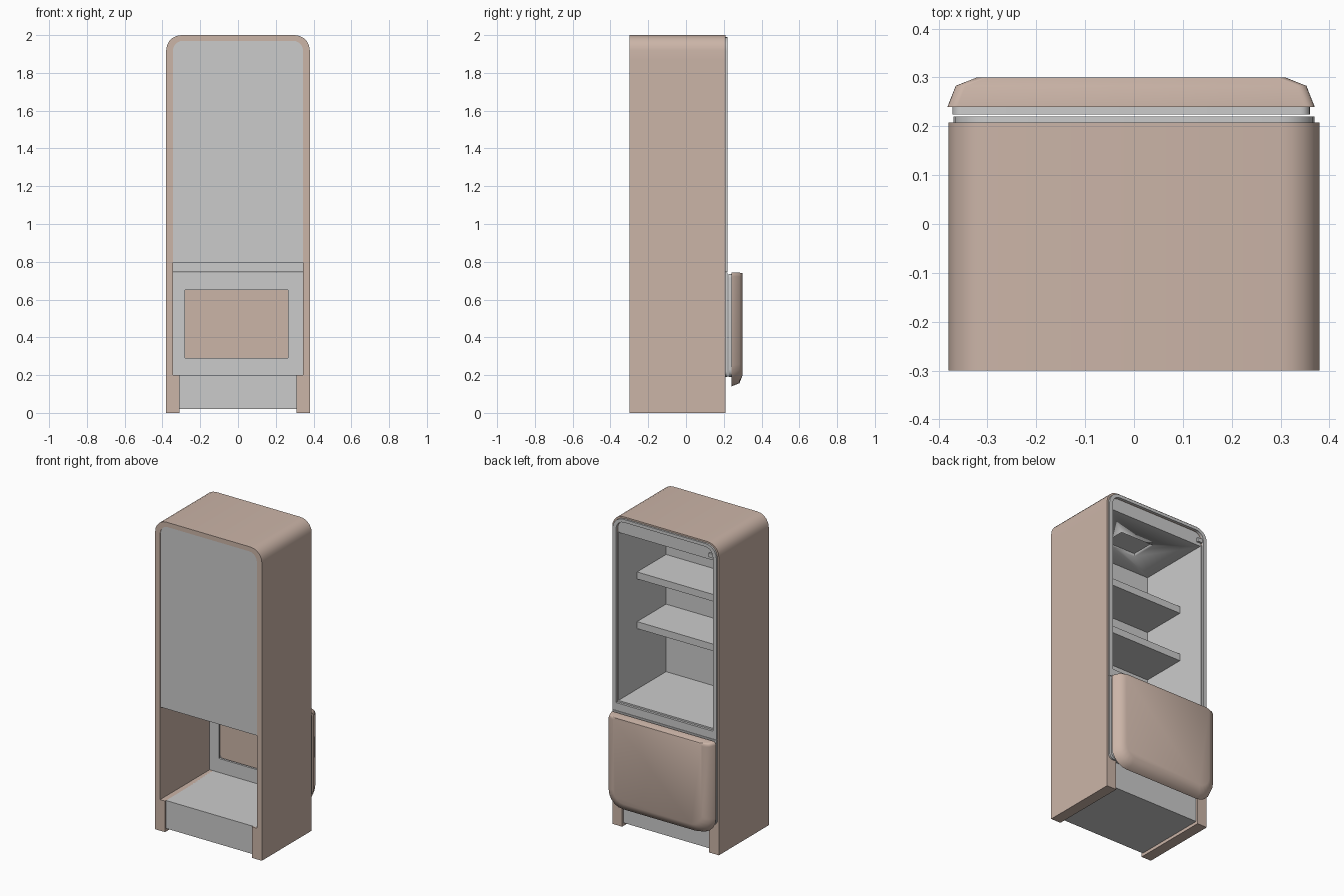
import bpy, bmesh, math

if "Cube" in bpy.data.objects:
    bpy.data.objects.remove(bpy.data.objects["Cube"])

tan = bpy.data.materials.new("warm_tan")
tan.diffuse_color = (0.60, 0.46, 0.39, 1)
tan.use_nodes = True
tan.node_tree.nodes["Principled BSDF"].inputs["Base Color"].default_value = tan.diffuse_color


def arc(cx, cz, r, a0, a1, n=5):
    """Points on a circle in the xz plane, angles in degrees."""
    pts = []
    for i in range(n + 1):
        a = math.radians(a0 + (a1 - a0) * i / n)
        pts.append((cx + r * math.cos(a), cz + r * math.sin(a)))
    return pts


def rounded(x0, x1, z0, z1, rt=0.0, rb=0.0):
    """Rectangle outline with separate top and bottom corner radii."""
    pts = []
    for cx, cz, r, a in ((x1 - rt, z1 - rt, rt, 0), (x0 + rt, z1 - rt, rt, 90),
                         (x0 + rb, z0 + rb, rb, 180), (x1 - rb, z0 + rb, rb, 270)):
        pts += arc(cx, cz, r, a, a + 90) if r > 0 else [(cx, cz)]
    return pts


def finish(name, bm, mat=None, angle=30):
    bmesh.ops.recalc_face_normals(bm, faces=bm.faces)
    me = bpy.data.meshes.new(name)
    bm.to_mesh(me)
    bm.free()
    ob = bpy.data.objects.new(name, me)
    bpy.context.collection.objects.link(ob)
    if mat:
        me.materials.append(mat)
    bpy.ops.object.select_all(action='DESELECT')
    ob.select_set(True)
    bpy.context.view_layer.objects.active = ob
    bpy.ops.object.shade_smooth_by_angle(angle=math.radians(angle))
    return ob


def prism(name, outline, y0, y1, hole=None, mat=None):
    """Extrude an xz outline (with an optional hole) along y."""
    bm = bmesh.new()
    edges = []
    for loop in filter(None, (outline, hole)):
        vs = [bm.verts.new((x, y0, z)) for x, z in loop]
        edges += [bm.edges.new((vs[i - 1], vs[i])) for i in range(len(vs))]
    bmesh.ops.triangle_fill(bm, edges=edges, use_beauty=True, normal=(0, -1, 0))
    ext = bmesh.ops.extrude_face_region(bm, geom=bm.faces[:], use_keep_orig=True)
    moved = [g for g in ext["geom"] if isinstance(g, bmesh.types.BMVert)]
    bmesh.ops.translate(bm, verts=moved, vec=(0, y1 - y0, 0))
    return finish(name, bm, mat)


def box(name, x0, x1, y0, y1, z0, z1, mat=None):
    return prism(name, rounded(x0, x1, z0, z1), y0, y1, mat=mat)


# Outer shell: two side walls with thick feet, and the rounded cap
for side, s in (("left", -1), ("right", 1)):
    wall = [(0.38, 0), (0.38, 1.87), (0.345, 1.87), (0.345, 0.2), (0.31, 0.2), (0.31, 0)]
    prism(side + "_side_wall", [(s * x, z) for x, z in wall], -0.30, 0.208, mat=tan)
    # Inner liner of the upper compartment
    box(side + "_liner", *sorted((s * 0.338, s * 0.345)), -0.28, 0.205, 0.795, 1.89)

cap = [(0.38, 1.87)] + arc(0.30, 1.92, 0.08, 0, 90) + arc(-0.30, 1.92, 0.08, 90, 180)
cap += [(-0.38, 1.87), (-0.345, 1.87)]
cap += arc(-0.29, 1.915, 0.055, 180, 90) + arc(0.29, 1.915, 0.055, 90, 0) + [(0.345, 1.87)]
prism("top_cap", cap, -0.30, 0.208, mat=tan)

# Rear panel, compartment floor and shelves
prism("rear_panel", rounded(-0.345, 0.345, 0.795, 1.97, 0.055), -0.296, -0.28)
box("compartment_floor", -0.345, 0.345, -0.28, 0.205, 0.795, 0.805)
for i, z in enumerate((1.24, 1.56)):
    box(f"shelf_{i + 1}", -0.34, 0.34, -0.28, 0.015, z - 0.045, z)

# Ceiling block with a recessed light
ceiling = prism("ceiling", rounded(-0.345, 0.345, 1.885, 1.97, 0.055), -0.28, 0.20)
cutter = box("light_cutter", -0.12, 0.12, -0.14, 0.03, 1.85, 1.905)
cutter.hide_render = True
mod = ceiling.modifiers.new("light_recess", 'BOOLEAN')
mod.operation = 'DIFFERENCE'
mod.object = cutter
mod.solver = 'EXACT'
bpy.context.view_layer.objects.active = ceiling
bpy.ops.object.modifier_apply(modifier=mod.name)
bpy.data.objects.remove(cutter)
box("hinge_block", -0.345, -0.31, 0.19, 0.213, 1.905, 1.93)

# Upper door seal frame
prism("upper_frame", rounded(-0.37, 0.37, 0.745, 1.99, 0.075), 0.203, 0.22,
      hole=rounded(-0.345, 0.345, 0.795, 1.97, 0.055))

# Plinth and lower compartment floor
box("plinth", -0.31, 0.31, -0.29, 0.195, 0.02, 0.19)
box("lower_floor", -0.345, 0.345, -0.29, 0.205, 0.19, 0.2)

# Lower door seals
prism("lower_frame", rounded(-0.37, 0.37, 0.19, 0.742, 0, 0.03), 0.205, 0.219,
      hole=rounded(-0.28, 0.265, 0.29, 0.65))
prism("door_gasket", rounded(-0.372, 0.36, 0.19, 0.735, 0.02, 0.04), 0.224, 0.241,
      hole=rounded(-0.30, 0.29, 0.27, 0.67, 0.04, 0.04))

# Lower door: outline lofted outward with a soft sides and bottom edge
bm = bmesh.new()
rings = []
for y, inset in ((0.24, 0), (0.283, 0.017), (0.30, 0.06)):
    pts = rounded(-0.382 + inset, 0.37 - inset, 0.14 + inset, 0.743 - inset * 0.05,
                  0.02, 0.11 - inset * 0.6)
    rings.append([bm.verts.new((x, y, z)) for x, z in pts])
for a, b in zip(rings, rings[1:]):
    for i in range(len(a)):
        bm.faces.new((a[i - 1], a[i], b[i], b[i - 1]))
bm.faces.new(rings[0])
bm.faces.new(rings[-1])
finish("lower_door", bm, tan, 60)
